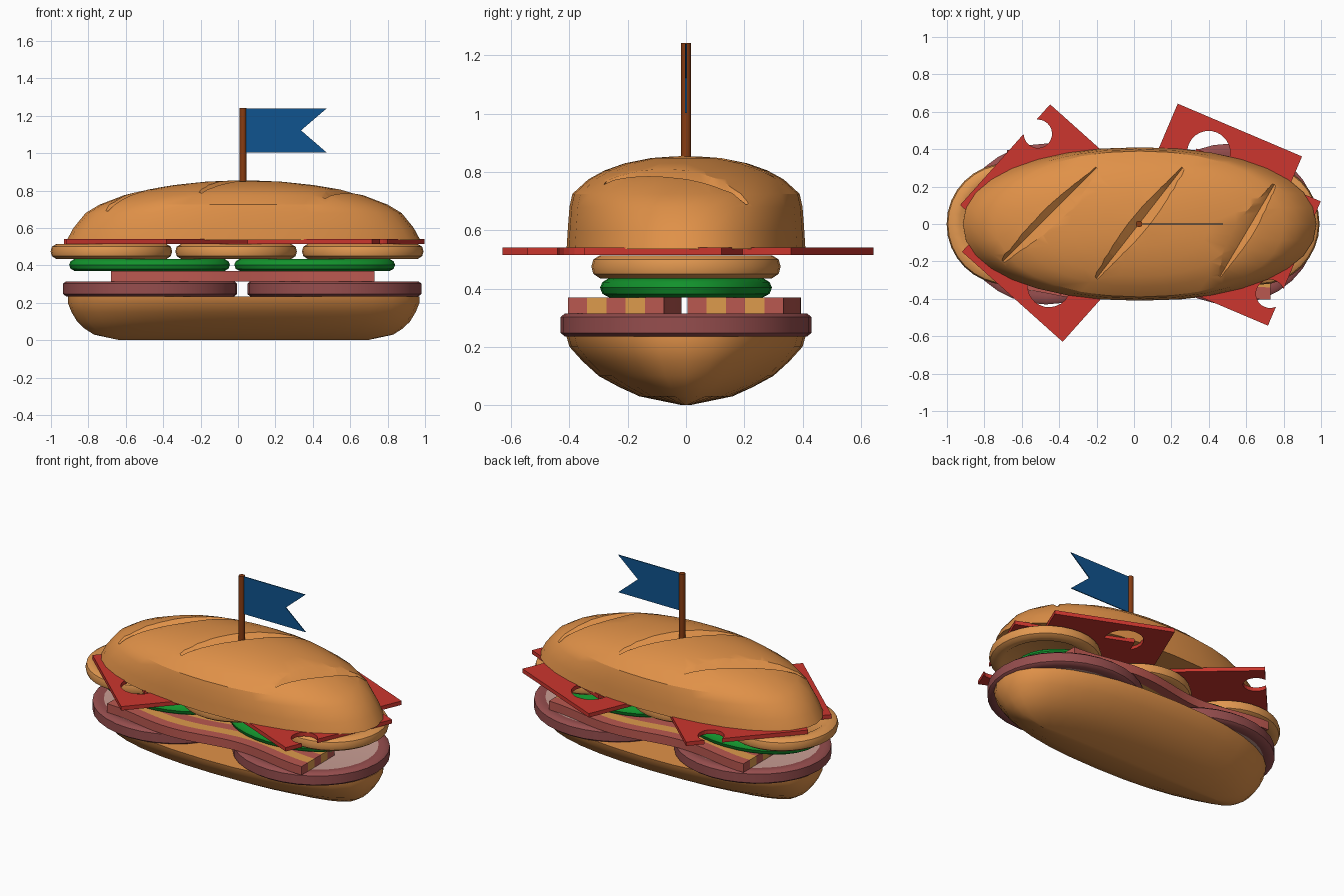
import bpy, bmesh, math
from mathutils import Vector
from mathutils.bvhtree import BVHTree

if "Cube" in bpy.data.objects:
    bpy.data.objects.remove(bpy.data.objects["Cube"])


def material(name, r, g, b):
    m = bpy.data.materials.new(name)
    lin = [((c / 255 + 0.055) / 1.055) ** 2.4 for c in (r, g, b)]
    m.diffuse_color = (*lin, 1)
    m.use_nodes = True
    m.node_tree.nodes["Principled BSDF"].inputs["Base Color"].default_value = m.diffuse_color
    return m


BREAD = material("bread crust", 224, 145, 72)
TOMATO = material("orange slice", 226, 152, 80)
CHEESE = material("red cheese", 204, 54, 46)
GREEN = material("pickle green", 18, 146, 44)
RIND = material("ham rind", 150, 78, 78)
HAM = material("ham pink", 204, 160, 150)
MEAT = material("bacon meat", 186, 88, 80)
FAT = material("bacon fat", 222, 155, 76)
WOOD = material("pick wood", 136, 60, 18)
BLUE = material("flag blue", 16, 84, 142)


def finish(bm, name, mats, loc=(0, 0, 0), rot=0, smooth=True):
    bmesh.ops.recalc_face_normals(bm, faces=bm.faces[:])
    me = bpy.data.meshes.new(name)
    bm.to_mesh(me)
    bm.free()
    for m in mats:
        me.materials.append(m)
    ob = bpy.data.objects.new(name, me)
    bpy.context.collection.objects.link(ob)
    ob.location = loc
    ob.rotation_euler.z = rot
    bpy.ops.object.select_all(action='DESELECT')
    ob.select_set(True)
    bpy.context.view_layer.objects.active = ob
    if smooth:
        bpy.ops.object.shade_smooth_by_angle(angle=math.radians(40))
    return ob


def loft(levels, n=32, power=2.0):
    """Stack of (z, half x, half y) oval rings with capped ends."""
    bm = bmesh.new()
    rings = []
    for z, hx, hy in levels:
        ring = []
        for i in range(n):
            a = 2 * math.pi * i / n
            c, s = math.cos(a), math.sin(a)
            ring.append(bm.verts.new((hx * math.copysign(abs(c) ** (2 / power), c),
                                      hy * math.copysign(abs(s) ** (2 / power), s), z)))
        rings.append(ring)
    for lo, hi in zip(rings, rings[1:]):
        for i in range(n):
            j = (i + 1) % n
            bm.faces.new((lo[i], lo[j], hi[j], hi[i]))
    bm.faces.new(rings[0][::-1])
    bm.faces.new(rings[-1])
    return bm


def prism(points, depth):
    bm = bmesh.new()
    face = bm.faces.new([bm.verts.new(p) for p in points])
    geo = bmesh.ops.extrude_face_region(bm, geom=[face])["geom"]
    bmesh.ops.translate(bm, vec=depth, verts=[v for v in geo if isinstance(v, bmesh.types.BMVert)])
    return bm


def cut(ob, cutter):
    mod = ob.modifiers.new("cut", 'BOOLEAN')
    mod.operation = 'DIFFERENCE'
    mod.solver = 'EXACT'
    mod.object = cutter
    bpy.context.view_layer.objects.active = ob
    bpy.ops.object.modifier_apply(modifier=mod.name)
    bpy.data.objects.remove(cutter)


# Bottom bun
finish(loft([(0.0, 0.66, 0.015), (0.03, 0.80, 0.16), (0.062, 0.85, 0.23), (0.1, 0.89, 0.30),
             (0.15, 0.92, 0.355), (0.2, 0.94, 0.40), (0.235, 0.94, 0.41)], power=2.25),
       "bottom_bun", [BREAD], (0.03, 0, 0))

# Top bun with three tapered V slashes
bm = loft([(0.535, 0.945, 0.41), (0.6, 0.91, 0.406), (0.68, 0.845, 0.40), (0.725, 0.77, 0.39),
           (0.775, 0.64, 0.335), (0.805, 0.52, 0.28), (0.83, 0.37, 0.21), (0.848, 0.2, 0.12),
           (0.855, 0.03, 0.02)], power=2.15)
bmesh.ops.translate(bm, vec=(0.03, 0, 0), verts=bm.verts[:])
tree = BVHTree.FromBMesh(bm)
top_bun = finish(bm, "top_bun", [BREAD])
for start, end in [((-0.70, -0.20), (-0.20, 0.30)), ((-0.20, -0.29), (0.26, 0.30)),
                   ((0.46, -0.28), (0.75, 0.21))]:
    a, b = Vector((*start, 0)), Vector((*end, 0))
    side = Vector((-(b - a).y, (b - a).x, 0)).normalized()
    bm = bmesh.new()
    rows = []
    for i in range(11):
        t = i / 10
        p = a.lerp(b, t)
        p.z = tree.ray_cast(Vector((p.x, p.y, 2)), Vector((0, 0, -1)))[0].z
        k = 0.35 + 0.65 * math.sin(math.pi * t)
        up = Vector((0, 0, 0.035))
        rows.append([bm.verts.new(q) for q in (p - up * k, p + side * 0.095 * k + up,
                                               p - side * 0.095 * k + up)])
    for r, s in zip(rows, rows[1:]):
        for i in range(3):
            j = (i + 1) % 3
            bm.faces.new((r[i], r[j], s[j], s[i]))
    bm.faces.new(rows[0])
    bm.faces.new(rows[-1])
    cut(top_bun, finish(bm, "slash_cutter", [BREAD], smooth=False))
bpy.context.view_layer.objects.active = top_bun
top_bun.select_set(True)
bpy.ops.object.shade_smooth_by_angle(angle=math.radians(30))

# Ham slices: dark rind, pale faces
for i, x in enumerate((-0.47, 0.515)):
    bm = loft([(0.237, 0.40, 0.365), (0.235, 0.415, 0.38), (0.235, 0.45, 0.415), (0.247, 0.465, 0.43),
               (0.303, 0.465, 0.43), (0.315, 0.45, 0.415), (0.315, 0.415, 0.38), (0.313, 0.40, 0.365)])
    for f in bm.faces:
        f.material_index = 1 if len(f.verts) > 4 else 0
    finish(bm, f"ham_slice_{i + 1}", [RIND, HAM], (x, 0, 0))

# Bacon strips: wavy, five lengthwise stripes
for i, y0 in enumerate((-0.21, 0.2)):
    bm = bmesh.new()
    n = 30
    grid = []
    for k in range(n + 1):
        x = -0.68 + 1.41 * k / n
        yc = y0 - 0.03 * math.cos((x - 0.73) * 2 * math.pi / 0.94)
        grid.append([[bm.verts.new((x, yc + 0.33 * (s / 5 - 0.5), z)) for s in range(6)]
                     for z in (0.315, 0.37)])

    def quad(stripe, *vs):
        bm.faces.new(vs).material_index = stripe % 2
    for p, q in zip(grid, grid[1:]):
        for s in range(5):
            for lv in (0, 1):
                quad(s, p[lv][s], q[lv][s], q[lv][s + 1], p[lv][s + 1])
        for s in (0, 5):
            quad(0, p[0][s], q[0][s], q[1][s], p[1][s])
    for p in (grid[0], grid[-1]):
        for s in range(5):
            quad(s, p[0][s], p[0][s + 1], p[1][s + 1], p[1][s])
    finish(bm, f"bacon_strip_{i + 1}", [MEAT, FAT])

# Oval pickle slices
for i, x in enumerate((-0.473, 0.41)):
    finish(loft([(0.37, 0.40, 0.265), (0.382, 0.422, 0.287), (0.403, 0.43, 0.295),
                 (0.422, 0.422, 0.287), (0.435, 0.40, 0.265)]),
           f"pickle_slice_{i + 1}", [GREEN], (x, 0, 0))

# Round orange slices with shallow recessed centres
for i, x in enumerate((-0.677, -0.01, 0.667)):
    prof = [(0.445, 0.24), (0.435, 0.255), (0.435, 0.295), (0.45, 0.318), (0.475, 0.325),
            (0.5, 0.318), (0.514, 0.295), (0.514, 0.255), (0.504, 0.24)]
    finish(loft([(z, r, r) for z, r in prof]), f"orange_slice_{i + 1}", [TOMATO], (x, 0, 0))

# Square cheese slices, each with a large hole and an edge notch
H = 0.361
for i, (x, y, deg) in enumerate([(-0.42, 0.13, -41.8), (-0.41, -0.12, -41.8),
                                 (0.425, 0.17, 157), (0.525, -0.07, 157)]):
    rot = math.radians(deg)
    ob = finish(prism([(-H, -H, 0), (H, -H, 0), (H, H, 0), (-H, H, 0)], (0, 0, 0.025)),
                f"cheese_slice_{i + 1}", [CHEESE], smooth=False)
    for hx, hy, r in ((0.107, -0.186, 0.115), (-0.305, 0.2, 0.076)):
        hole = finish(loft([(-0.1, r, r), (0.1, r, r)], 24), "hole_cutter", [CHEESE],
                      (hx, hy, 0), smooth=False)
        bpy.context.view_layer.update()
        cut(ob, hole)
    ob.location = (x, y, 0.515)
    ob.rotation_euler.z = rot

# Pick and swallowtail flag
finish(loft([(0.6, 0.018, 0.018), (1.243, 0.018, 0.018)], 10), "pick", [WOOD], (0.027, 0, 0))
finish(prism([(0.035, -0.003, 1.003), (0.475, -0.003, 1.003), (0.337, -0.003, 1.122),
              (0.475, -0.003, 1.24), (0.035, -0.003, 1.24)], (0, 0.006, 0)),
       "flag", [BLUE], smooth=False)
